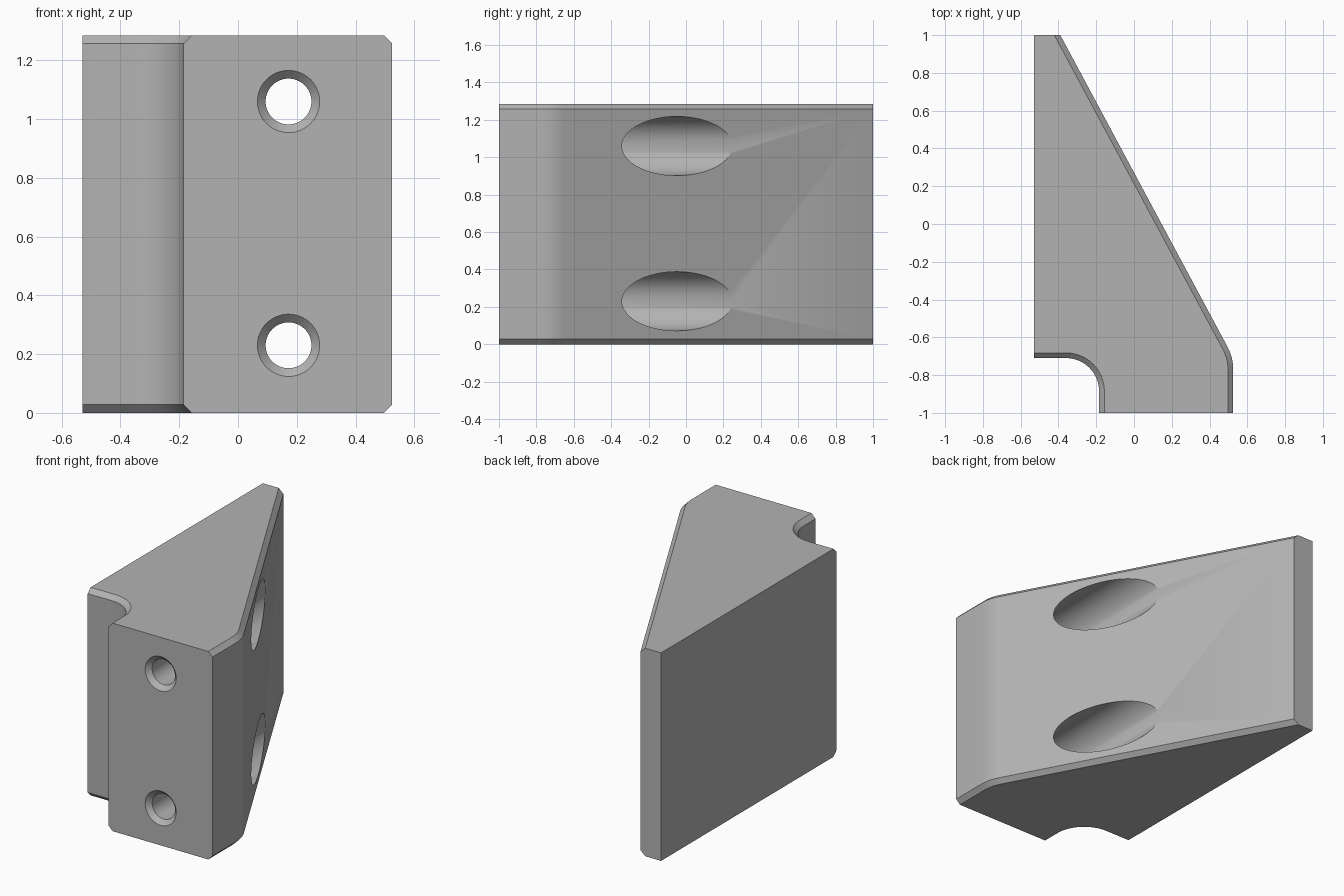
import bpy, bmesh
from math import sin, cos, tan, pi, atan2

cube = bpy.data.objects.get("Cube")
if cube:
    bpy.data.objects.remove(cube, do_unlink=True)

HEIGHT, CHAMFER = 1.285, 0.028
LEFT, RIGHT, BACK_X = -0.53, 0.525, -0.39
SLOPE = atan2(0.915, 1.706)      # lean of the slanted face
FILLET, NOTCH = 0.25, 0.175

grey = bpy.data.materials.new("plain grey")
grey.use_nodes = True
grey.diffuse_color = (0.45, 0.45, 0.45, 1)
grey.node_tree.nodes["Principled BSDF"].inputs["Base Color"].default_value = (0.45, 0.45, 0.45, 1)


def arc(cx, cy, r, start, end, n):
    steps = [start + (end - start) * i / n for i in range(n + 1)]
    return [(cx + r * cos(a), cy + r * sin(a)) for a in steps]


def outline(d):
    """Plan outline, with notch and slanted sides drawn in by d."""
    corner_y = -0.706 - FILLET * tan(SLOPE / 2)
    notch = arc(-0.36, -0.885, NOTCH + d, pi / 2, 0, 16)
    fillet = arc(RIGHT - FILLET, corner_y, FILLET - d, 0, SLOPE, 8)
    return ([(LEFT, 1), (LEFT, -0.885 + NOTCH + d)] + notch
            + [(-0.36 + NOTCH + d, -1), (RIGHT - d, -1)] + fillet
            + [(BACK_X - d / cos(SLOPE), 1)])


def make_object(name, bm):
    bmesh.ops.recalc_face_normals(bm, faces=bm.faces)
    mesh = bpy.data.meshes.new(name)
    bm.to_mesh(mesh)
    bm.free()
    mesh.materials.append(grey)
    obj = bpy.data.objects.new(name, mesh)
    bpy.context.collection.objects.link(obj)
    return obj


def loft(name, rings):
    bm = bmesh.new()
    loops = [[bm.verts.new(p) for p in ring] for ring in rings]
    for low, high in zip(loops, loops[1:]):
        for i in range(len(low)):
            j = (i + 1) % len(low)
            bm.faces.new((low[i], low[j], high[j], high[i]))
    bm.faces.new(loops[0])
    bm.faces.new(loops[-1])
    return make_object(name, bm)


# Body: chamfered top and bottom along the notch and slanted side
levels = [(CHAMFER, 0), (0, CHAMFER), (0, HEIGHT - CHAMFER), (CHAMFER, HEIGHT)]
body = loft("wedge_bracket", [[(x, y, z) for x, y in outline(d)] for d, z in levels])

# Bolt holes: countersunk front, wide counterbore from the slanted side
bolt_profile = [(0.126, -1.02), (0.078, -0.972), (0.078, -0.8), (0.158, -0.8), (0.158, 0.6)]
cutters = []
for z in (0.23, 1.06):
    rings = [[(x, y, z + dz) for x, dz in arc(0.172, 0, r, 0, 2 * pi * 63 / 64, 63)]
             for r, y in bolt_profile]
    cutter = loft("bolt_hole_cutter", rings)
    cutter.hide_render = True
    cutters.append(cutter)
    mod = body.modifiers.new("bolt_hole", 'BOOLEAN')
    mod.operation = 'DIFFERENCE'
    mod.solver = 'EXACT'
    mod.object = cutter

bpy.ops.object.select_all(action='DESELECT')
body.select_set(True)
bpy.context.view_layer.objects.active = body
for mod in list(body.modifiers):
    bpy.ops.object.modifier_apply(modifier=mod.name)
for cutter in cutters:
    bpy.data.objects.remove(cutter, do_unlink=True)
bpy.ops.object.shade_smooth_by_angle(angle=pi / 6)
